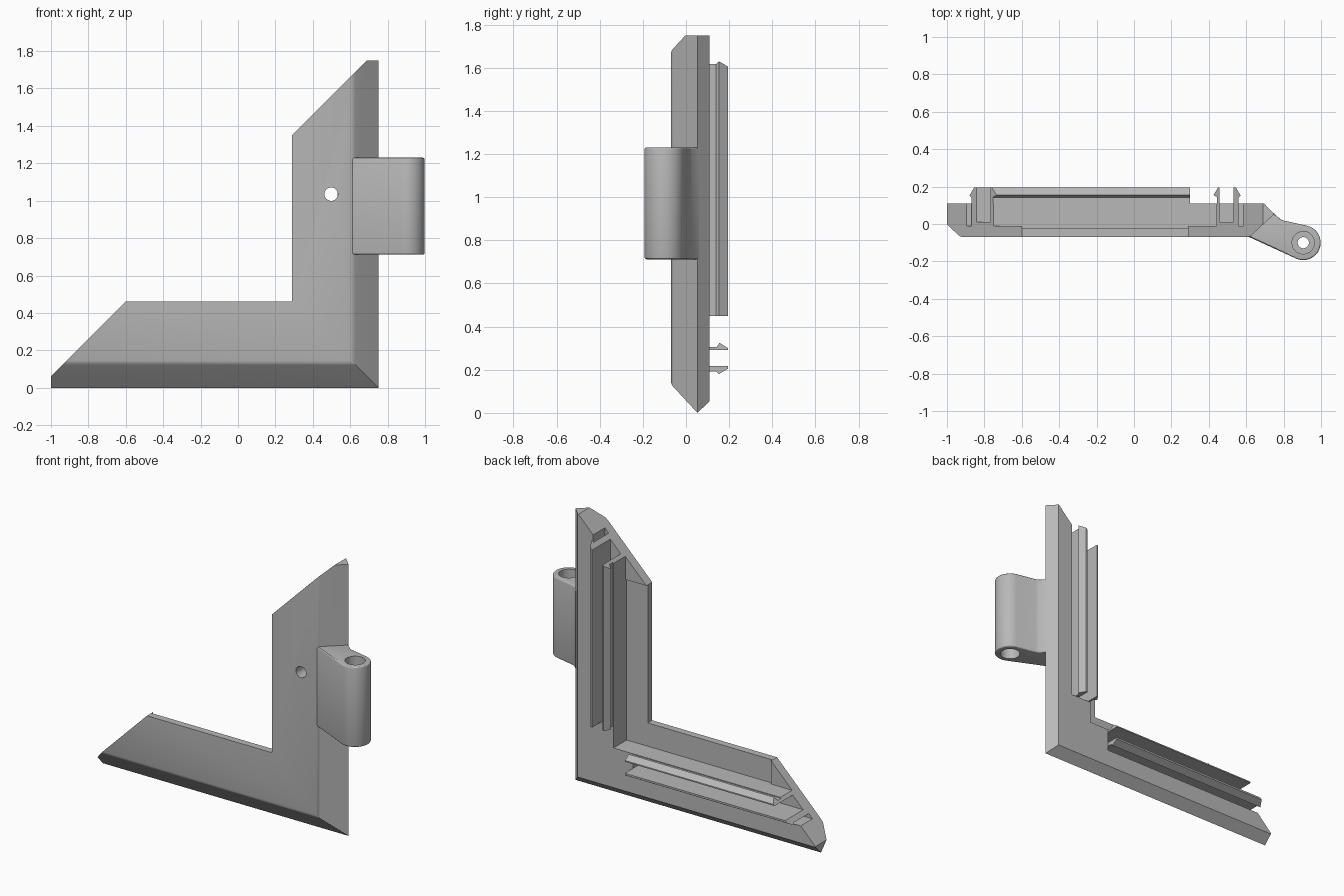
import bpy, bmesh, math
from mathutils import Vector

if "Cube" in bpy.data.objects:
    bpy.data.objects.remove(bpy.data.objects["Cube"])

grey = bpy.data.materials.new("plain grey")
grey.use_nodes = True
grey.diffuse_color = (0.48, 0.48, 0.48, 1)
grey.node_tree.nodes["Principled BSDF"].inputs["Base Color"].default_value = (0.48, 0.48, 0.48, 1)

EDGE = 0.75      # x of the outer corner
LENGTH = 1.75    # length of each leg
SLANT = 1.06     # slanted ends lie on z = x + SLANT


# Places a point from distance along a leg, depth from its outer edge, and y
def across(along, depth, y):
    return Vector((EDGE - along, y, depth))


def upward(along, depth, y):
    return Vector((EDGE - depth, y, along))


def vertical(z, x, y):
    return Vector((x, y, z))


def loft(rings):
    bm = bmesh.new()
    loops = [[bm.verts.new(p) for p in ring] for ring in rings]
    n = len(loops[0])
    for a, b in zip(loops, loops[1:]):
        for i in range(n):
            j = (i + 1) % n
            bm.faces.new((a[i], a[j], b[j], b[i]))
    bm.faces.new(loops[0])
    bm.faces.new(loops[-1])
    bmesh.ops.recalc_face_normals(bm, faces=bm.faces[:])
    return bm


def prism(section, lo, hi, place):
    return loft([[place(t, u, v) for u, v in section] for t in (lo, hi)])


def slant_cut(bm):
    cut = bmesh.ops.bisect_plane(bm, geom=bm.verts[:] + bm.edges[:] + bm.faces[:], dist=1e-6,
                                 plane_co=(0, 0, SLANT), plane_no=(-1, 0, 1), clear_outer=True)
    edges = [e for e in cut["geom_cut"] if isinstance(e, bmesh.types.BMEdge)]
    bmesh.ops.holes_fill(bm, edges=edges, sides=0)
    bmesh.ops.recalc_face_normals(bm, faces=bm.faces[:])


def finish(bm, name):
    mesh = bpy.data.meshes.new(name)
    bm.to_mesh(mesh)
    bm.free()
    ob = bpy.data.objects.new(name, mesh)
    bpy.context.collection.objects.link(ob)
    mesh.materials.append(grey)
    return ob


def activate(ob):
    bpy.ops.object.select_all(action='DESELECT')
    ob.select_set(True)
    bpy.context.view_layer.objects.active = ob


def carve(ob, bm):
    cutter = finish(bm, "cutter")
    cutter.hide_render = True
    mod = ob.modifiers.new("carve", 'BOOLEAN')
    mod.operation, mod.solver, mod.object = 'DIFFERENCE', 'EXACT', cutter
    activate(ob)
    bpy.ops.object.modifier_apply(modifier=mod.name)
    bpy.data.objects.remove(cutter)


def smooth(ob):
    activate(ob)
    bpy.ops.object.shade_smooth_by_angle(angle=math.radians(28))


def circle(cx, cy, r, n=40):
    return [(cx + r * math.cos(2 * math.pi * i / n), cy + r * math.sin(2 * math.pi * i / n))
            for i in range(n)]


def box(u0, u1, v0, v1):
    return [(u0, v0), (u1, v0), (u1, v1), (u0, v1)]


# Mitred corner body: one section swept round the L, ends cut on a slant
section = [(0.46, -0.07), (0.145, -0.07), (0.132, -0.067), (0.121, -0.059), (0, 0.053),
           (0.055, 0.11), (0.31, 0.11), (0.31, -0.01), (0.46, -0.01)]
bm = loft([[across(LENGTH, d, y) for d, y in section],
           [across(d, d, y) for d, y in section],
           [upward(LENGTH, d, y) for d, y in section]])
slant_cut(bm)
body = finish(bm, "corner_body")

# Shallow recess along the inner flange
for place in (across, upward):
    carve(body, prism(box(0.31, 0.6, -0.025, 0.06), 0.31, 1.35, place))

# Channel between the rails and relief slot outside them
for place in (across, upward):
    carve(body, prism(box(0.217, 0.292, 0.01, 0.3), 0.45, 1.9, place))
    carve(body, prism(box(0.165, 0.192, -0.01, 0.3), 0.45, 1.9, place))

# Screw hole through the upright leg
carve(body, prism(circle(0.498, 1.035, 0.036), -0.2, 0.2, lambda t, u, v: Vector((u, t, v))))
smooth(body)

# Hooked snap rails on both legs
outer = [(0.192, 0.09), (0.192, 0.14), (0.18, 0.152), (0.205, 0.195), (0.217, 0.195), (0.217, 0.09)]
inner = [(0.292, 0.09), (0.292, 0.195), (0.3, 0.195), (0.325, 0.155), (0.305, 0.143), (0.305, 0.09)]
for leg, place in (("lower", across), ("upright", upward)):
    for side, shape in (("outer", outer), ("inner", inner)):
        bm = prism(shape, 0.45, 1.9, place)
        slant_cut(bm)
        finish(bm, f"{leg}_{side}_rail")

# Hinge knuckle: arm with a round barrel, softened top and bottom rims
AX, AY, R = 0.905, -0.1, 0.093
LOW, HIGH = 0.712, 1.23
barrel = [(AX + R * math.cos(math.radians(a)), AY + R * math.sin(math.radians(a)))
          for a in range(-114, 77, 10)]
outline = [(0.612, -0.068)] + barrel + [(0.8, 0.018), (0.782, 0.026), (0.745, 0.06), (0.7, 0.03)]
bm = prism(outline, LOW, HIGH, vertical)
rims = [e for e in bm.edges if abs(e.verts[0].co.z - e.verts[1].co.z) < 1e-5]
bmesh.ops.bevel(bm, geom=rims, offset=0.01, segments=3, profile=0.5, affect='EDGES')
hinge = finish(bm, "hinge_knuckle")

# Pin bore with a wider counterbore at each end
carve(hinge, prism(circle(AX, AY, 0.03), 0.5, 1.5, vertical))
for lo, hi in ((0.5, LOW + 0.1), (HIGH - 0.1, 1.5)):
    carve(hinge, prism(circle(AX, AY, 0.06), lo, hi, vertical))
smooth(hinge)
